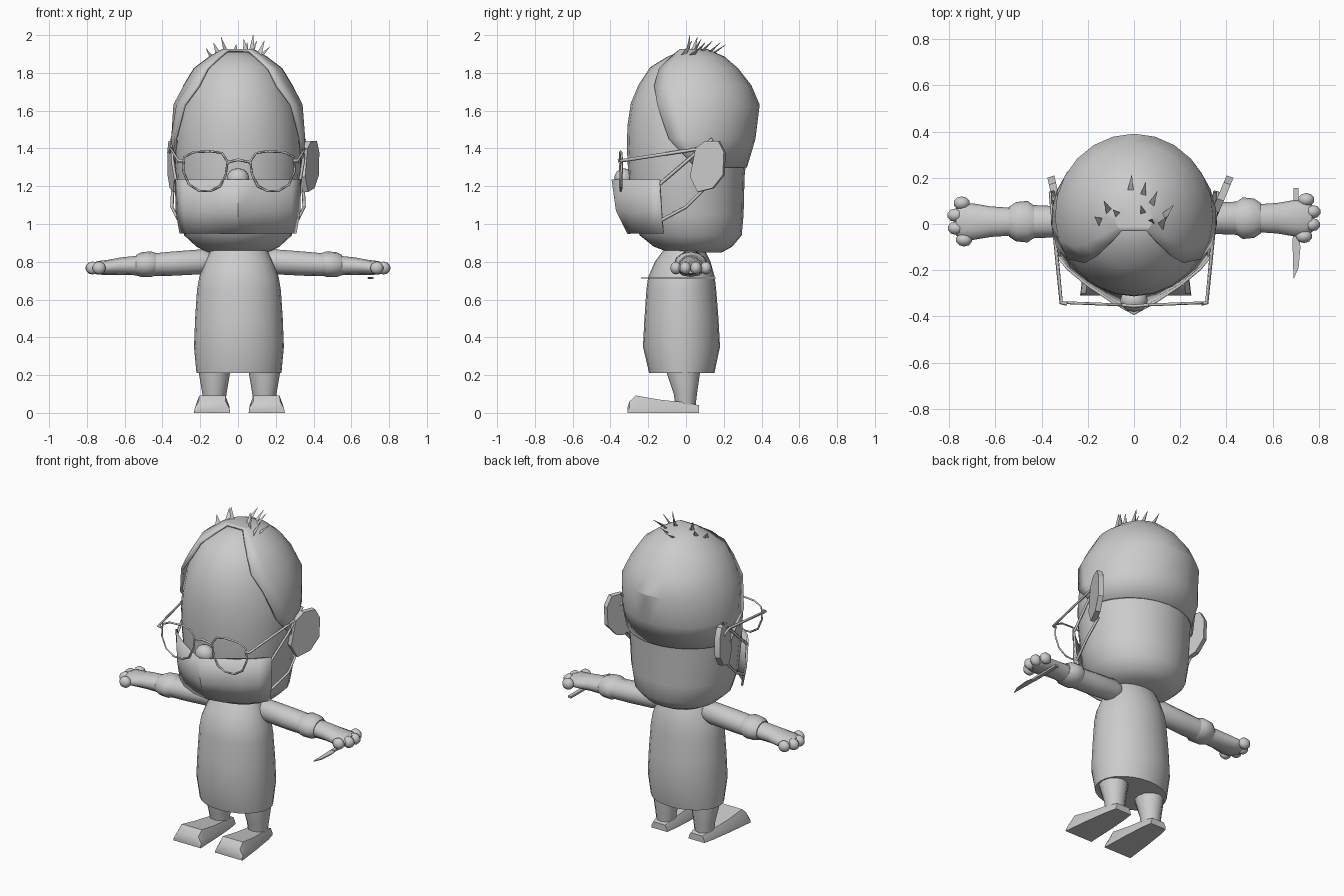
import bpy, bmesh, math
from mathutils import Vector, Matrix

if "Cube" in bpy.data.objects:
    bpy.data.objects.remove(bpy.data.objects["Cube"])

grey = bpy.data.materials.new("matte_grey")
grey.diffuse_color = (0.6, 0.6, 0.6, 1)
grey.use_nodes = True
grey.node_tree.nodes["Principled BSDF"].inputs["Base Color"].default_value = grey.diffuse_color


def finish(name, bm, angle=35, thickness=0):
    bmesh.ops.recalc_face_normals(bm, faces=bm.faces)
    me = bpy.data.meshes.new(name)
    bm.to_mesh(me)
    bm.free()
    me.materials.append(grey)
    ob = bpy.data.objects.new(name, me)
    bpy.context.collection.objects.link(ob)
    if thickness:
        mod = ob.modifiers.new("thickness", 'SOLIDIFY')
        mod.thickness, mod.offset = thickness, 0
    bpy.ops.object.select_all(action='DESELECT')
    ob.select_set(True)
    bpy.context.view_layer.objects.active = ob
    bpy.ops.object.shade_smooth_by_angle(angle=math.radians(angle))
    return ob


def skin(name, rings, closed=True, caps=(True, True), angle=35, thickness=0):
    """Bridge a list of point rings into one surface."""
    bm = bmesh.new()
    vs = [[bm.verts.new(p) for p in r] for r in rings]
    n = len(vs[0])
    for a, b in zip(vs, vs[1:]):
        for i in range(n if closed else n - 1):
            j = (i + 1) % n
            bm.faces.new((a[i], a[j], b[j], b[i]))
    for use, ring in zip(caps, (vs[0], vs[-1])):
        if use:
            bm.faces.new(ring)
    return finish(name, bm, angle, thickness)


def oval(z, cx, rx, yf, yb, n=24):
    """Horizontal ring between a front and a back y."""
    c, r = (yf + yb) / 2, (yb - yf) / 2
    return [(cx + rx * math.sin(t), c - r * math.cos(t), z)
            for t in (2 * math.pi * i / n for i in range(n))]


def prism(name, pts, depth, angle=30):
    """Extrude a planar outline by a depth vector."""
    d = Vector(depth)
    return skin(name, [[Vector(p) for p in pts], [Vector(p) + d for p in pts]], angle=angle)


def wire(name, pts, r, cyclic=False):
    cu = bpy.data.curves.new(name, 'CURVE')
    cu.dimensions = '3D'
    cu.bevel_depth, cu.bevel_resolution = r, 0
    sp = cu.splines.new('POLY')
    sp.points.add(len(pts) - 1)
    for p, q in zip(sp.points, pts):
        p.co = (*q, 1)
    sp.use_cyclic_u = cyclic
    cu.materials.append(grey)
    ob = bpy.data.objects.new(name, cu)
    bpy.context.collection.objects.link(ob)


def ball(name, loc, scale, seg=12):
    bm = bmesh.new()
    bmesh.ops.create_uvsphere(bm, u_segments=seg, v_segments=seg // 2 + 2, radius=1,
                              matrix=Matrix.Translation(loc) @ Matrix.Diagonal((*scale, 1)))
    finish(name, bm, 60)


# Head
skin("head", [oval(z, 0, *r) for z, *r in [
    (.85, .16, -.09, .19), (.88, .22, -.17, .245), (.94, .285, -.245, .295),
    (1.05, .312, -.285, .305), (1.25, .328, -.305, .31), (1.4, .333, -.313, .325),
    (1.52, .325, -.31, .34), (1.64, .30, -.292, .335), (1.74, .26, -.25, .285),
    (1.83, .20, -.19, .22), (1.885, .12, -.10, .14), (1.91, .05, -.04, .06)]], angle=50)

# Hair shell, open over the forehead
rings = []
for z, rx, yf, yb, y0 in [(1.30, .34, -.30, .315, .05), (1.45, .35, -.32, .36, -.09),
                          (1.63, .335, -.31, .383, -.15), (1.73, .285, -.26, .34, -.165),
                          (1.82, .23, -.21, .27, -.14), (1.88, .15, -.12, .2, -.08),
                          (1.92, .08, -.05, .11, -.03)]:
    c, r = (yf + yb) / 2, (yb - yf) / 2
    t0 = math.acos((c - y0) / r)
    rings.append([(rx * math.sin(t), c - r * math.cos(t), z)
                  for t in (t0 + (2 * math.pi - 2 * t0) * i / 16 for i in range(17))])
skin("hair", rings, closed=False, caps=(False, True), angle=30, thickness=.015)

# Spiky tufts: (base x, base y, tip x, tip y, tip z)
for bx, by, tx, ty, tz in [(-.13, .0, -.17, .03, 1.93), (-.09, .02, -.13, .1, 1.96),
                           (-.05, .02, -.09, .06, 1.99), (-.02, .08, -.01, .21, 1.95),
                           (.03, .07, .05, .18, 1.96), (.05, .01, .03, .08, 1.98),
                           (.05, .03, .1, .14, 1.97), (.07, .0, .08, .02, 2.0),
                           (.1, .0, .17, .08, 1.94), (.1, -.03, .14, .03, 1.97)]:
    base, tip = Vector((bx, by, 1.87)), Vector((tx, ty, tz))
    side = Vector((ty - by, bx - tx, 0)).normalized() * .025
    skin("hair_tuft", [[base - side, base + side, base + Vector((0, .02, -.01))],
                       [tip - side * .05, tip + side * .05, tip + Vector((0, .002, 0))]])

# Ears: slanted octagonal plates
outline = [(.07, 1.17), (.15, 1.19), (.205, 1.26), (.21, 1.38), (.18, 1.44),
           (.11, 1.44), (.06, 1.40), (.03, 1.25)]
for s, x0, slope in ((1, .325, .42), (-1, .305, .22)):
    prism("ear", [(s * (x0 + slope * (y - .03)), y, z) for y, z in outline], (s * .03, -.01, 0))

# Nose
ball("nose", (0, -.33, 1.24), (.06, .05, .055))

# Face mask with a centre ridge and ear straps
rows = []
for z, half in [(.95, [(0, -.305), (.1, -.288), (.2, -.24), (.27, -.18), (.305, -.12)]),
                (1.07, [(0, -.365), (.1, -.32), (.2, -.258), (.28, -.195), (.325, -.13)]),
                (1.235, [(0, -.388), (.1, -.332), (.2, -.265), (.285, -.195), (.33, -.14)])]:
    rows.append([(-x, y, z) for x, y in half[:0:-1]] + [(x, y, z) for x, y in half])
skin("face_mask", rows, closed=False, caps=(False, False), angle=25, thickness=.012)
for s in (1, -1):
    wire("upper_strap", [(s * .325, -.14, 1.21), (s * .345, .0, 1.33), (s * .35, .14, 1.45)], .009)
    wire("lower_strap", [(s * .315, -.13, 1.02), (s * .35, .0, 1.09), (s * .345, .1, 1.19)], .009)

# Glasses: rims, bridge and temples
rim = [(.06, 1.33), (.09, 1.375), (.15, 1.385), (.24, 1.38), (.29, 1.355), (.295, 1.28),
       (.265, 1.21), (.21, 1.175), (.15, 1.175), (.10, 1.20), (.07, 1.26)]
for s in (1, -1):
    wire("glasses_rim", [(s * x + .005, -.35 + .04 * (x - .06), z) for x, z in rim], .006, True)
    wire("glasses_temple", [(s * .29, -.345, 1.335), (s * .315, -.34, 1.335),
                            (s * .355, .08, 1.40), (s * .36, .14, 1.38)], .009)
wire("glasses_bridge", [(-.06, -.35, 1.325), (0, -.355, 1.34), (.07, -.35, 1.325)], .007)

# Robe
skin("robe", [oval(z, .005, *r) for z, *r in [
    (.21, .225, -.195, .15), (.35, .238, -.228, .18), (.5, .232, -.22, .172),
    (.65, .222, -.21, .16), (.72, .21, -.20, .152), (.80, .18, -.165, .13),
    (.86, .15, -.12, .10)]], angle=50)


# Arms: rings along x of (x, y centre, y radius, z centre, z radius)
def limb(name, s, data, angle=40, n=12):
    skin(name, [[(s * x, cy + ry * math.cos(t), cz + rz * math.sin(t))
                 for t in (2 * math.pi * i / n for i in range(n))]
                for x, cy, ry, cz, rz in data], angle=angle)


for s, dx, cy in ((1, 0, .025), (-1, -.01, .01)):
    limb("sleeve", s, [(.15, cy, .05, .80, .05), (.19, cy, .062, .80, .066),
                       (.35, cy, .068, .79, .064), (.45 + dx, cy, .072, .785, .06)])
    limb("cuff", s, [(.44 + dx, cy, .068, .787, .058), (.47 + dx, cy, .09, .787, .068),
                     (.52 + dx, cy, .085, .785, .066), (.55 + dx, cy, .065, .782, .054)])
    limb("hand", s, [(.53, cy, .06, .78, .052), (.62, cy, .066, .777, .046),
                     (.69, cy, .078, .77, .04), (.74, cy, .08, .768, .036),
                     (.77, cy, .06, .766, .028)], 60)
    for dy, fx in ((-.078, .735), (-.028, .77), (.028, .772), (.08, .745)):
        ball("finger", (s * fx, cy + dy, .767), (.037, .03, .034), 10)

# Knife held under one hand
prism("knife_handle", [(.688, -.06, .72), (.71, -.06, .72), (.712, .155, .72),
                       (.69, .155, .72)], (0, 0, -.012))
prism("knife_blade", [(.685, -.06, .717), (.715, -.06, .717), (.72, -.10, .717),
                      (.712, -.19, .717), (.69, -.238, .717)], (0, 0, -.005))

# Legs and wedge shoes
for s, cx in ((1, .14), (-1, -.125)):
    skin("leg", [oval(z, cx, *r, n=12) for z, *r in [
        (.03, .055, -.055, .05), (.10, .064, -.065, .058), (.22, .084, -.105, .075),
        (.25, .084, -.105, .075)]], angle=50)
    rows = []
    for y, h, w in [(.07, .04, .055), (0, .055, .068), (-.14, .07, .083),
                    (-.265, .092, .092), (-.30, .06, .095), (-.31, .03, .096)]:
        toe = cx + s * .012 * (-y / .3)
        rows.append([(toe - w, y, 0), (toe + w, y, 0), (toe + w * .97, y, h * .4),
                     (toe + w * .75, y, h), (toe - w * .75, y, h), (toe - w * .97, y, h * .4)])
    skin("shoe", rows, angle=35)
